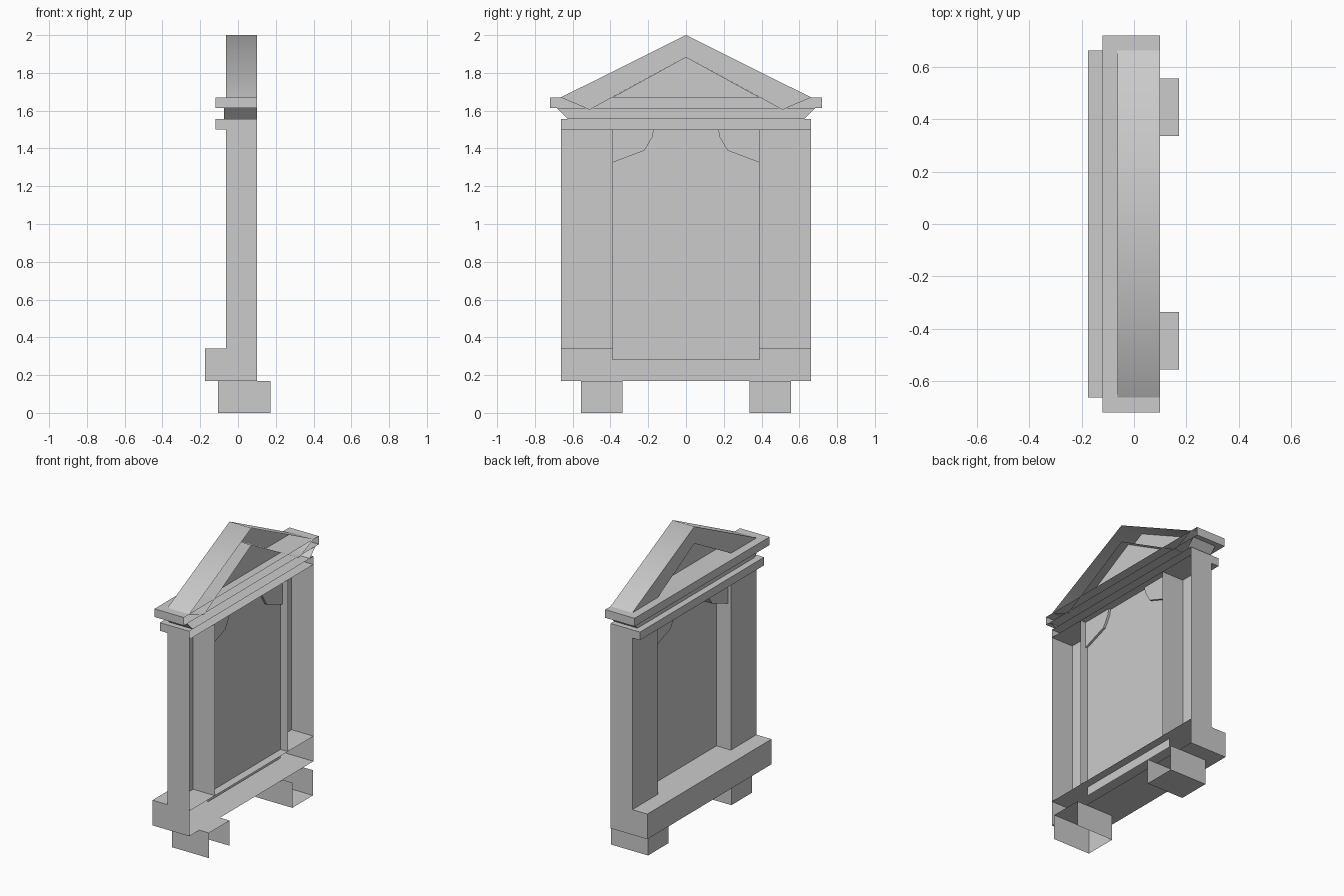
import bpy, bmesh, math

cube = bpy.data.objects.get("Cube")
if cube:
    bpy.data.objects.remove(cube, do_unlink=True)

stone = bpy.data.materials.new("plain_grey")
stone.use_nodes = True
GREY = (0.6, 0.6, 0.6, 1)
stone.diffuse_color = GREY
stone.node_tree.nodes["Principled BSDF"].inputs["Base Color"].default_value = GREY

BACK = 0.10  # wall side, left open on most parts


def prism(name, profile, x0, x1=BACK, skip=(), closed=False):
    """Extrude a counterclockwise (y, z) profile along x; the x1 end stays open."""
    bm = bmesh.new()
    front = [bm.verts.new((x0, y, z)) for y, z in profile]
    bm.faces.new(front[::-1])
    n = len(profile)
    if len(skip) < n:
        back = [bm.verts.new((x1, y, z)) for y, z in profile]
        for i in range(n):
            j = (i + 1) % n
            if i not in skip:
                bm.faces.new((front[i], front[j], back[j], back[i]))
        if closed:
            bm.faces.new(back)
        bmesh.ops.delete(bm, geom=[v for v in bm.verts if not v.link_faces], context='VERTS')
    mesh = bpy.data.meshes.new(name)
    bm.to_mesh(mesh)
    bm.free()
    mesh.materials.append(stone)
    obj = bpy.data.objects.new(name, mesh)
    bpy.context.collection.objects.link(obj)
    return obj


def rect(y0, y1, z0, z1):
    return [(y0, z0), (y1, z0), (y1, z1), (y0, z1)]


def mirrored(profile, side):
    return profile if side > 0 else [(-y, z) for y, z in reversed(profile)]


BOTTOM, TOP = 0, 2
W, OPENING = 0.663, 0.39

# Base and mouldings
prism("base", rect(-W, W, 0.17, 0.34), -0.175)
prism("lower_cornice", rect(-W, W, 1.5, 1.555), -0.12)
prism("frieze", [(-0.625, 1.555), (0.625, 1.555), (0.685, 1.615), (-0.685, 1.615)],
      -0.075, skip=(BOTTOM, TOP))
prism("upper_cornice", rect(-0.72, 0.72, 1.615, 1.67), -0.12)

# Recessed sheets
prism("panel", rect(-OPENING, OPENING, 0.28, 1.5), 0.045, skip=range(4))
prism("gable_panel", [(-0.39, 1.67), (0.39, 1.67), (0, 1.885)], 0.045, skip=range(3))

# Paired parts
bracket = [(OPENING, 1.5), (0.17, 1.5), (0.178, 1.46), (0.22, 1.389), (OPENING, 1.325)]
for side, label in ((1, "back"), (-1, "front")):
    prism(label + "_foot", mirrored(rect(0.335, 0.555, 0, 0.17), side),
          -0.105, 0.172, skip=(TOP,))
    y0, y1 = sorted((side * OPENING, side * W))
    prism(label + "_post", rect(y0, y1, 0.34, 1.5), -0.063, skip=(BOTTOM, TOP))
    prism(label + "_bracket", mirrored(bracket, side), -0.04, 0.06, closed=True)

# Gable frame, softly shaded over the ridge
gable = prism("gable_frame", [(0, 2), (-W, 1.67), (-0.51, 1.605), (0, 1.885),
                              (0.51, 1.605), (W, 1.67)], -0.063)
bpy.ops.object.select_all(action='DESELECT')
gable.select_set(True)
bpy.context.view_layer.objects.active = gable
bpy.ops.object.shade_smooth_by_angle(angle=math.radians(60))
